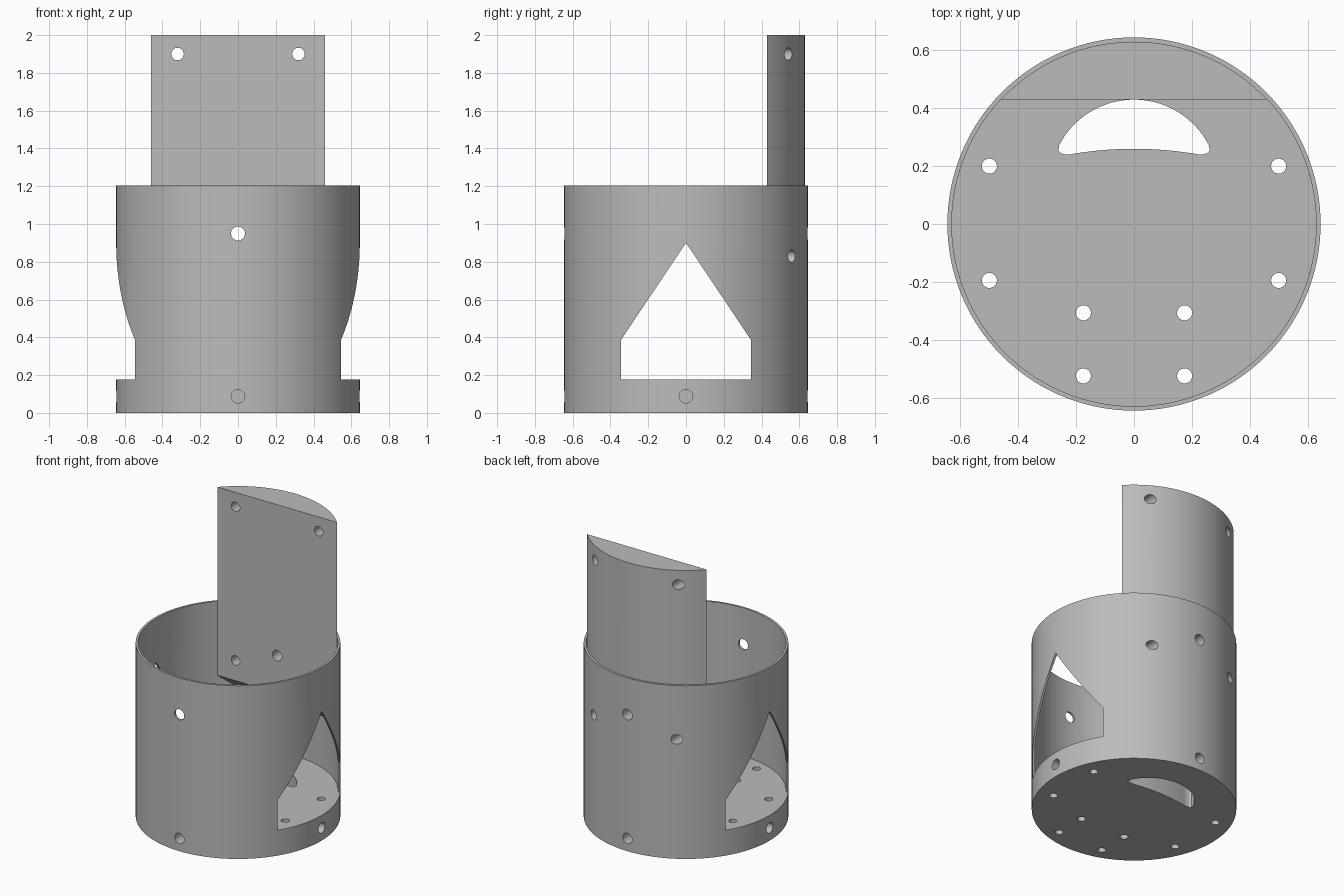
import bpy, bmesh
from math import cos, sin, pi, radians
from mathutils import Matrix, Vector

if "Cube" in bpy.data.objects:
    bpy.data.objects.remove(bpy.data.objects["Cube"])

R_OUT, R_IN, FLOOR, RIM = 0.645, 0.63, 0.175, 1.205
SEGS = 128

grey = bpy.data.materials.new("light grey plastic")
grey.use_nodes = True
COLOUR = (0.5, 0.5, 0.5, 1)
grey.diffuse_color = COLOUR
grey.node_tree.nodes["Principled BSDF"].inputs["Base Color"].default_value = COLOUR


def new_object(name, bm):
    bmesh.ops.recalc_face_normals(bm, faces=bm.faces)
    mesh = bpy.data.meshes.new(name)
    bm.to_mesh(mesh)
    bm.free()
    mesh.materials.append(grey)
    obj = bpy.data.objects.new(name, mesh)
    bpy.context.collection.objects.link(obj)
    return obj


def rod(name, radius, start, end, segs=32):
    """Cylinder between two points."""
    start, end = Vector(start), Vector(end)
    axis = end - start
    turn = axis.to_track_quat('Z', 'Y').to_matrix().to_4x4()
    bm = bmesh.new()
    bmesh.ops.create_cone(bm, cap_ends=True, segments=segs, radius1=radius,
                          radius2=radius, depth=axis.length,
                          matrix=Matrix.Translation((start + end) / 2) @ turn)
    return new_object(name, bm)


def prism(name, points, direction):
    """Closed outline extruded along a direction."""
    bm = bmesh.new()
    face = bm.faces.new([bm.verts.new(p) for p in points])
    grown = bmesh.ops.extrude_face_region(bm, geom=[face])
    verts = [g for g in grown["geom"] if isinstance(g, bmesh.types.BMVert)]
    bmesh.ops.translate(bm, verts=verts, vec=direction)
    return new_object(name, bm)


def boolean(target, cutter, operation='DIFFERENCE'):
    mod = target.modifiers.new("cut", 'BOOLEAN')
    mod.operation, mod.solver, mod.object = operation, 'EXACT', cutter
    graph = bpy.context.evaluated_depsgraph_get()
    mesh = bpy.data.meshes.new_from_object(target.evaluated_get(graph))
    target.modifiers.clear()
    target.data = mesh


def discard(*objects):
    for obj in objects:
        bpy.data.objects.remove(obj)


# Cup with a thick floor
cup = rod("cup", R_OUT, (0, 0, 0), (0, 0, RIM), SEGS)
cavity = rod("cavity_cutter", R_IN, (0, 0, FLOOR), (0, 0, 2), SEGS)
boolean(cup, cavity)

# Pointed side windows, straight through both walls
w = 0.345
outline = [(-w, FLOOR + .001), (w, FLOOR + .001), (w, .385), (0, .9), (-w, .385)]
window = prism("window_cutter", [(-1, y, z) for y, z in outline], (2, 0, 0))
boolean(cup, window)

# Upright back panel: flat front, round back, sloping underside
side = [(.43, .69), (.43, 2), (.8, 2), (.8, .32)]
back_panel = prism("back_panel", [(-.7, y, z) for y, z in side], (1.4, 0, 0))
barrel = rod("barrel_cutter", R_IN, (0, 0, 0), (0, 0, 2.2), SEGS)
boolean(back_panel, barrel, 'INTERSECT')
discard(cavity, window, barrel)

# Screw holes through the panel and the back wall, and one through the front
for x, z, r in ((-.32, .83, .033), (.32, .83, .033), (0, .95, .037),
                (-.32, 1.9, .033), (.32, 1.9, .033)):
    hole = rod("hole_cutter", r, (x, -1 if x == 0 else .1, z), (x, 1, z))
    boolean(back_panel, hole)
    if z < RIM:
        boolean(cup, hole)
    discard(hole)

# Blind holes around the base
for i in range(4):
    d = Vector((cos(i * pi / 2), sin(i * pi / 2), 0))
    up = Vector((0, 0, .088))
    hole = rod("hole_cutter", .036, d * (R_OUT - .1) + up, d * .8 + up)
    boolean(cup, hole)
    discard(hole)

# Floor holes
for x, y in ((.5, .2), (.5, -.195), (.175, -.307), (.175, -.525)):
    for s in (-1, 1):
        hole = rod("hole_cutter", .026, (s * x, y, -.1), (s * x, y, .3))
        boolean(cup, hole)
        discard(hole)

# Crescent opening in the floor
crescent = []
for i in range(33):
    a = radians(27 + 126 * i / 32)
    crescent.append((.291 * cos(a), .139 + .291 * sin(a)))
crescent += [(-.261, .254), (-.253, .245), (-.24, .241)]
for i in range(17):
    t = -1 + i / 8
    crescent.append((.22 * t, .26 - .019 * t * t))
crescent += [(.24, .241), (.253, .245), (.261, .254)]
opening = prism("crescent_cutter", [(x, y, -.1) for x, y in crescent], (0, 0, .4))
boolean(cup, opening)
discard(opening)

# Smooth round walls, sharp edges
bpy.ops.object.select_all(action='DESELECT')
for obj in (cup, back_panel):
    obj.select_set(True)
    bpy.context.view_layer.objects.active = obj
bpy.ops.object.shade_smooth_by_angle(angle=radians(30))
